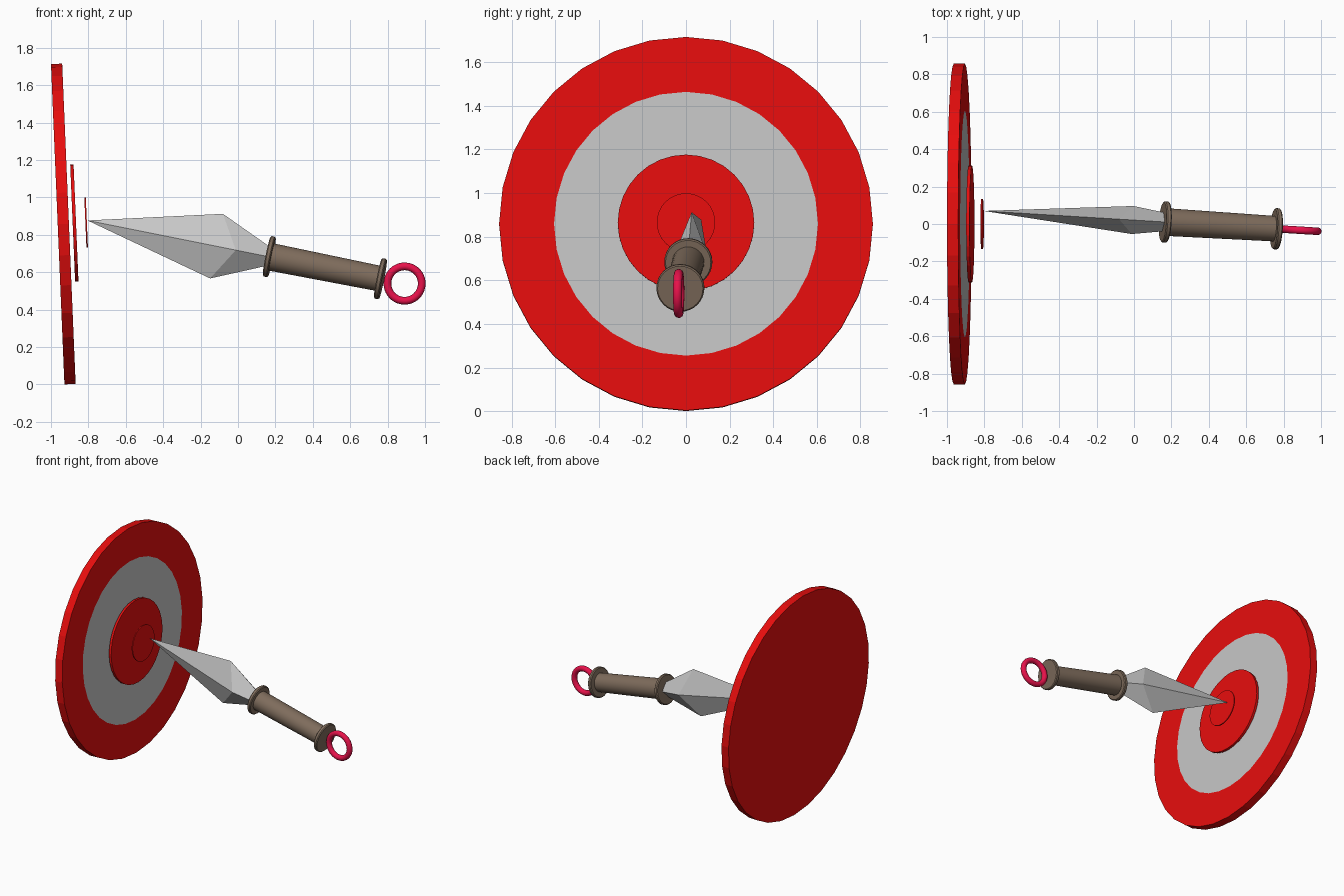
import bpy, bmesh, math
from mathutils import Matrix, Vector

if "Cube" in bpy.data.objects:
    bpy.data.objects.remove(bpy.data.objects["Cube"])


def material(name, rgb):
    m = bpy.data.materials.new(name)
    m.diffuse_color = (*rgb, 1)
    m.use_nodes = True
    m.node_tree.nodes["Principled BSDF"].inputs["Base Color"].default_value = m.diffuse_color
    return m


RED = material("target red", (0.80, 0.004, 0.004))
GREY = material("light grey", (0.575, 0.575, 0.575))
BROWN = material("grip brown", (0.21, 0.15, 0.107))
CRIMSON = material("ring crimson", (0.80, 0.006, 0.07))


def frame(origin, direction):
    """Matrix whose local x runs along direction, local z stays near world up."""
    x = Vector(direction).normalized()
    y = Vector((0, 0, 1)).cross(x).normalized()
    z = x.cross(y)
    m = Matrix((x, y, z)).transposed().to_4x4()
    m.translation = Vector(origin)
    return m


def finish(name, bm, matrix, mats, smooth=False):
    bmesh.ops.remove_doubles(bm, verts=bm.verts, dist=1e-5)
    bmesh.ops.recalc_face_normals(bm, faces=bm.faces)
    bm.transform(matrix)
    me = bpy.data.meshes.new(name)
    bm.to_mesh(me)
    bm.free()
    for m in mats:
        me.materials.append(m)
    ob = bpy.data.objects.new(name, me)
    bpy.context.collection.objects.link(ob)
    if smooth:
        bpy.ops.object.select_all(action='DESELECT')
        ob.select_set(True)
        bpy.context.view_layer.objects.active = ob
        bpy.ops.object.shade_smooth_by_angle(angle=math.radians(40))
    return ob


def lathe(name, profile, matrix, mats, bands=None, n=32, smooth=False):
    """Turn (position, radius) points about local x; bands = material per step."""
    bm = bmesh.new()
    rings = [[bm.verts.new((a, r * math.sin(2 * math.pi * i / n),
                            r * math.cos(2 * math.pi * i / n)))
              for i in range(n)] for a, r in profile]
    for k in range(len(rings) - 1):
        for i in range(n):
            j = (i + 1) % n
            f = bm.faces.new((rings[k][i], rings[k][j],
                              rings[k + 1][j], rings[k + 1][i]))
            f.material_index = bands[k] if bands else 0
    bm.faces.new(rings[0])
    cap = bm.faces.new(rings[-1])
    cap.material_index = bands[-1] if bands else 0
    return finish(name, bm, matrix, mats, smooth)


# Target: tilted board with painted grey band, and two floating discs
NORMAL = (1, 0, 0.042)
lathe("target_board", [(-0.03, 0.857), (0.03, 0.857), (0.03, 0.605)],
      frame((-0.934, 0, 0.858), NORMAL), [RED, GREY], bands=[0, 0, 1])
for name, x, z, r, t in (("target_middle_disc", -0.875, 0.863, 0.313, 0.009),
                         ("target_bullseye", -0.812, 0.865, 0.134, 0.004)):
    lathe(name, [(-t, r), (t, r)], frame((x, 0, z), NORMAL), [RED])

# Knife: everything lies along one axis starting at the tip
KNIFE = frame((-0.805, 0.07, 0.877), (1, -0.061, -0.199))

# Blade: four-sided, edges widest a little ahead of the side ridges
bm = bmesh.new()
tip = bm.verts.new((0, 0, 0))
mid, end = [], []
for s, y, z in ((0.705, 0, 1), (0.815, 1, 0), (0.705, 0, -1), (0.815, -1, 0)):
    mid.append(bm.verts.new((s, y * 0.075, z * 0.176)))
    end.append(bm.verts.new((1.0, y * 0.048, z * 0.046)))
for i in range(4):
    j = (i + 1) % 4
    bm.faces.new((tip, mid[i], mid[j]))
    bm.faces.new((mid[i], end[i], end[j], mid[j]))
bm.faces.new(end)
finish("blade", bm, KNIFE, [GREY])

# Grip with a flange at each end
lathe("grip", [(0.99, 0.074), (1.60, 0.068)], KNIFE, [BROWN], smooth=True)
for name, s in (("guard", 0.993), ("pommel", 1.60)):
    lathe(name, [(s - 0.014, 0.104), (s - 0.008, 0.110),
                 (s + 0.008, 0.110), (s + 0.014, 0.104)],
          KNIFE, [BROWN], smooth=True)

# Ring at the end of the grip
bm = bmesh.new()
N, M, R, r = 40, 14, 0.092, 0.0205
grid = [[bm.verts.new(((R + r * math.cos(b)) * math.cos(a) + 1.732,
                       r * math.sin(b),
                       (R + r * math.cos(b)) * math.sin(a)))
         for b in (2 * math.pi * k / M for k in range(M))]
        for a in (2 * math.pi * i / N for i in range(N))]
for i in range(N):
    for k in range(M):
        a, b = grid[i], grid[(i + 1) % N]
        bm.faces.new((a[k], b[k], b[(k + 1) % M], a[(k + 1) % M]))
finish("end_ring", bm, KNIFE, [CRIMSON], smooth=True)
